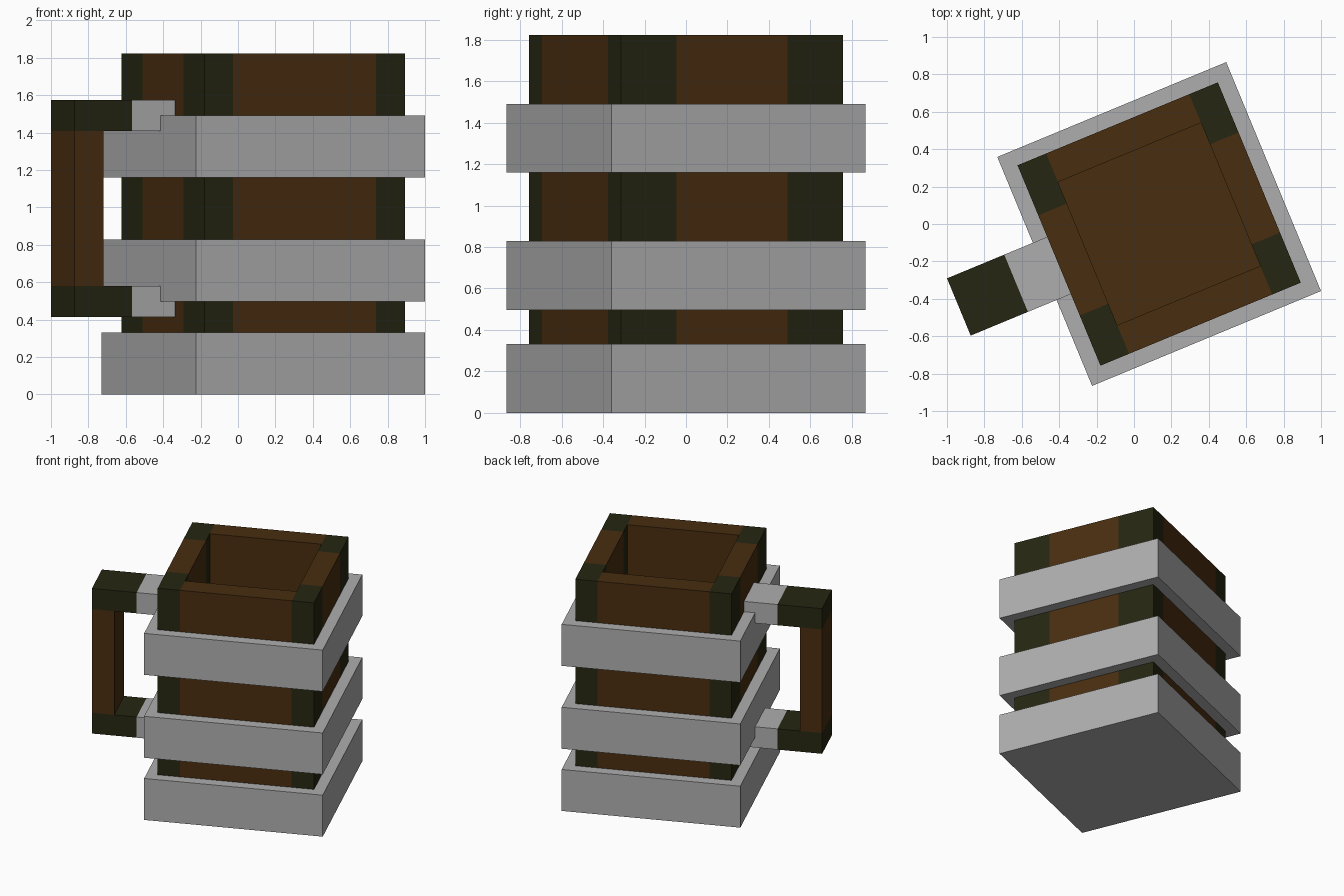
import bpy
import bmesh
import math
from mathutils import Matrix

if "Cube" in bpy.data.objects:
    bpy.data.objects.remove(bpy.data.objects["Cube"])

U = 0.1656  # building unit; the mug is laid out in whole and half units
PLACE = Matrix.Translation((0.1345, 0, 0)) @ Matrix.Rotation(math.radians(22.5), 4, 'Z')


def material(name, rgb):
    m = bpy.data.materials.new(name)
    m.diffuse_color = (*rgb, 1)
    m.use_nodes = True
    m.node_tree.nodes["Principled BSDF"].inputs["Base Color"].default_value = m.diffuse_color
    return m


WOOD = material("brown wood", (0.065, 0.027, 0.005))
DARK = material("dark wood", (0.019, 0.019, 0.006))
METAL = material("grey metal", (0.42, 0.42, 0.42))


def finish(name, bm, mat):
    bmesh.ops.recalc_face_normals(bm, faces=bm.faces)
    bm.transform(PLACE @ Matrix.Scale(U, 4))
    mesh = bpy.data.meshes.new(name)
    bm.to_mesh(mesh)
    bm.free()
    mesh.materials.append(mat)
    bpy.context.collection.objects.link(bpy.data.objects.new(name, mesh))


def box(name, x, y, z, mat):
    """Box from (min, max) ranges in units."""
    bm = bmesh.new()
    size = [b - a for a, b in (x, y, z)]
    mid = [(a + b) / 2 for a, b in (x, y, z)]
    bmesh.ops.create_cube(bm, size=1, matrix=Matrix.Translation(mid) @ Matrix.Diagonal((*size, 1)))
    finish(name, bm, mat)


def hoop(name, outer, inner, z0, z1, mat):
    """Square hoop with an open centre."""
    bm = bmesh.new()
    rings = []
    for r, z in ((outer, z0), (outer, z1), (inner, z1), (inner, z0)):
        rings.append([bm.verts.new((sx * r, sy * r, z))
                      for sx, sy in ((-1, -1), (1, -1), (1, 1), (-1, 1))])
    for k in range(4):
        a, b = rings[k], rings[(k + 1) % 4]
        for i in range(4):
            j = (i + 1) % 4
            bm.faces.new((a[i], a[j], b[j], b[i]))
    finish(name, bm, mat)


# Base block and inside floor
box("base", (-4, 4), (-4, 4), (0, 2), METAL)
box("inner_floor", (-2.5, 2.5), (-2.5, 2.5), (1.5, 2.1), WOOD)

# Walls and dark corner posts
WALL_Z = (1.9, 11)
for s, side in ((-1, "front"), (1, "back")):
    box(side + "_wall", (-2.5, 2.5), sorted((s * 2.5, s * 3.5)), WALL_Z, WOOD)
for s, side in ((-1, "left"), (1, "right")):
    x = sorted((s * 2.5, s * 3.5))
    box(side + "_wall", x, (-1.75, 1.75), WALL_Z, WOOD)
    for t, end in ((-1, "front"), (1, "back")):
        box(f"{end}_{side}_post", x, sorted((t * 1.75, t * 3.5)), WALL_Z, DARK)

# Metal hoops around the body
for name, z in (("lower_hoop", 3), ("upper_hoop", 7)):
    hoop(name, 4, 3, z, z + 2, METAL)

# Handle: two arms with metal mounts, joined by an upright grip
for name, z in (("lower", 2.5), ("upper", 8.5)):
    box(name + "_handle_arm", (-7, -5), (-1, 1), (z, z + 1), DARK)
    box(name + "_handle_mount", (-5, -3.4), (-1, 1), (z, z + 1), METAL)
box("handle_grip", (-7, -6), (-1, 1), (3.5, 8.5), WOOD)
